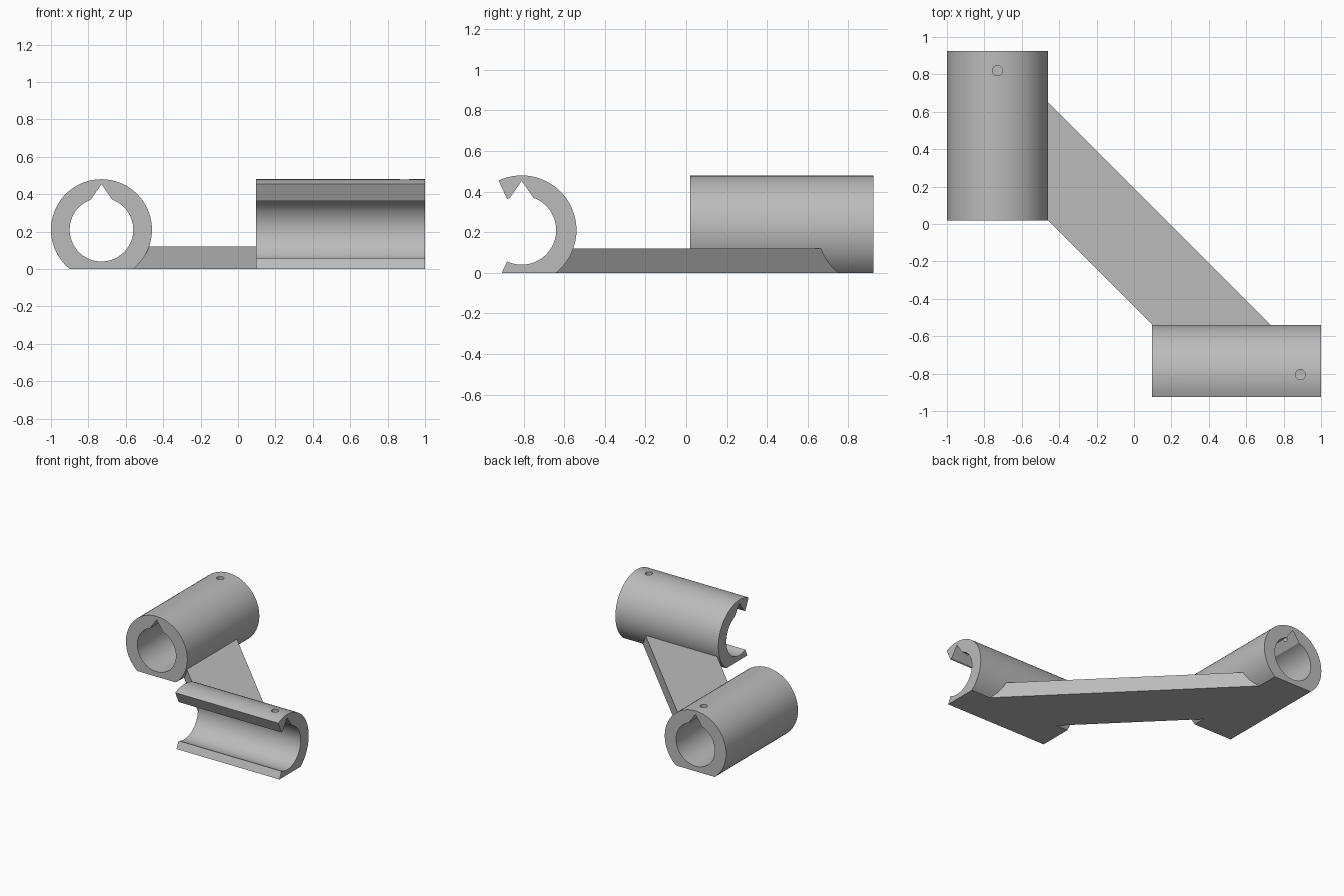
import bpy, bmesh
from math import sin, cos, radians, degrees, asin

if "Cube" in bpy.data.objects:
    bpy.data.objects.remove(bpy.data.objects["Cube"])

OUTER, BORE, AXIS_Z = 0.27, 0.17, 0.21
APEX, KINK = 0.243, 20          # key groove: peak height above axis, half angle
BRACE_TOP = 0.12

grey = bpy.data.materials.new("plain grey")
grey.use_nodes = True
grey.diffuse_color = (0.5, 0.5, 0.5, 1)
grey.node_tree.nodes["Principled BSDF"].inputs["Base Color"].default_value = grey.diffuse_color


def add_object(name, bm):
    bmesh.ops.recalc_face_normals(bm, faces=bm.faces)
    mesh = bpy.data.meshes.new(name)
    bm.to_mesh(mesh)
    bm.free()
    mesh.materials.append(grey)
    obj = bpy.data.objects.new(name, mesh)
    bpy.context.collection.objects.link(obj)
    return obj


def select(obj):
    bpy.ops.object.select_all(action='DESELECT')
    obj.select_set(True)
    bpy.context.view_layer.objects.active = obj


def outer_radius(a):
    # Round outside with a flat foot on the ground
    return min(OUTER, -AXIS_Z / sin(a)) if sin(a) < -0.1 else OUTER


def inner_radius(a):
    # Round bore with a pointed groove at the top
    if sin(a) <= 0:
        return BORE
    k = radians(KINK)
    slope = (APEX - BORE * cos(k)) / (BORE * sin(k))
    return max(BORE, APEX / (abs(cos(a)) * slope + sin(a)))


def drill(obj, x, y):
    # Small screw hole from the top into the groove
    bpy.ops.mesh.primitive_cylinder_add(vertices=32, radius=0.027, depth=0.3,
                                        location=(x, y, 0.5))
    cutter = bpy.context.object
    cutter.name = "hole_cutter"
    cutter.hide_render = True
    cutter.data.materials.append(grey)
    mod = obj.modifiers.new("screw hole", 'BOOLEAN')
    mod.operation, mod.solver, mod.object = 'DIFFERENCE', 'EXACT', cutter
    select(obj)
    bpy.ops.object.modifier_apply(modifier=mod.name)
    bpy.data.objects.remove(cutter)


def tube(name, place, start, end, half_sweep, hole):
    # Ring profile swept along a straight axis; place maps (across, up, along)
    foot = degrees(asin(AXIS_Z / OUTER))
    closed = half_sweep == 180
    angles = sorted(set(range(-half_sweep, half_sweep + (0 if closed else 1), 5))
                    | {-foot, foot - 180} if closed or half_sweep > 180 - foot
                    else set(range(-half_sweep, half_sweep + 1, 5)) | {-foot})
    bm = bmesh.new()
    rings = []
    for deg in angles:
        a = radians(deg)
        ro, ri = outer_radius(a), inner_radius(a)
        rings.append([bm.verts.new(place(r * cos(a), AXIS_Z + r * sin(a), w))
                      for r, w in ((ro, start), (ro, end), (ri, end), (ri, start))])
    pairs = list(zip(rings, rings[1:]))
    if closed:
        pairs.append((rings[-1], rings[0]))
    else:
        bm.faces.new(rings[0])
        bm.faces.new(rings[-1])
    for p, q in pairs:
        for i in range(4):
            j = (i + 1) % 4
            bm.faces.new((p[i], p[j], q[j], q[i]))
    obj = add_object(name, bm)
    drill(obj, *hole)
    select(obj)
    bpy.ops.object.shade_smooth_by_angle()
    return obj


# Closed tube at the back, running front to back
tube("closed_tube", lambda u, v, w: (u - 0.73, w, v), 0.02, 0.925, 180, (-0.73, 0.82))

# Open clip at the front, running side to side, its mouth facing forward
tube("open_clip", lambda u, v, w: (w, u - 0.81, v), 0.095, 1.0, 115, (0.89, -0.805))

# Diagonal flat brace, its ends buried in the tube walls
bm = bmesh.new()
base = bm.faces.new([bm.verts.new((x, y, 0)) for x, y in
                     ((-0.57, 0.13), (0.21, -0.65), (0.84, -0.65), (-0.57, 0.76))])
top = bmesh.ops.extrude_face_region(bm, geom=[base])["geom"]
bmesh.ops.translate(bm, vec=(0, 0, BRACE_TOP),
                    verts=[g for g in top if isinstance(g, bmesh.types.BMVert)])
add_object("diagonal_brace", bm)
